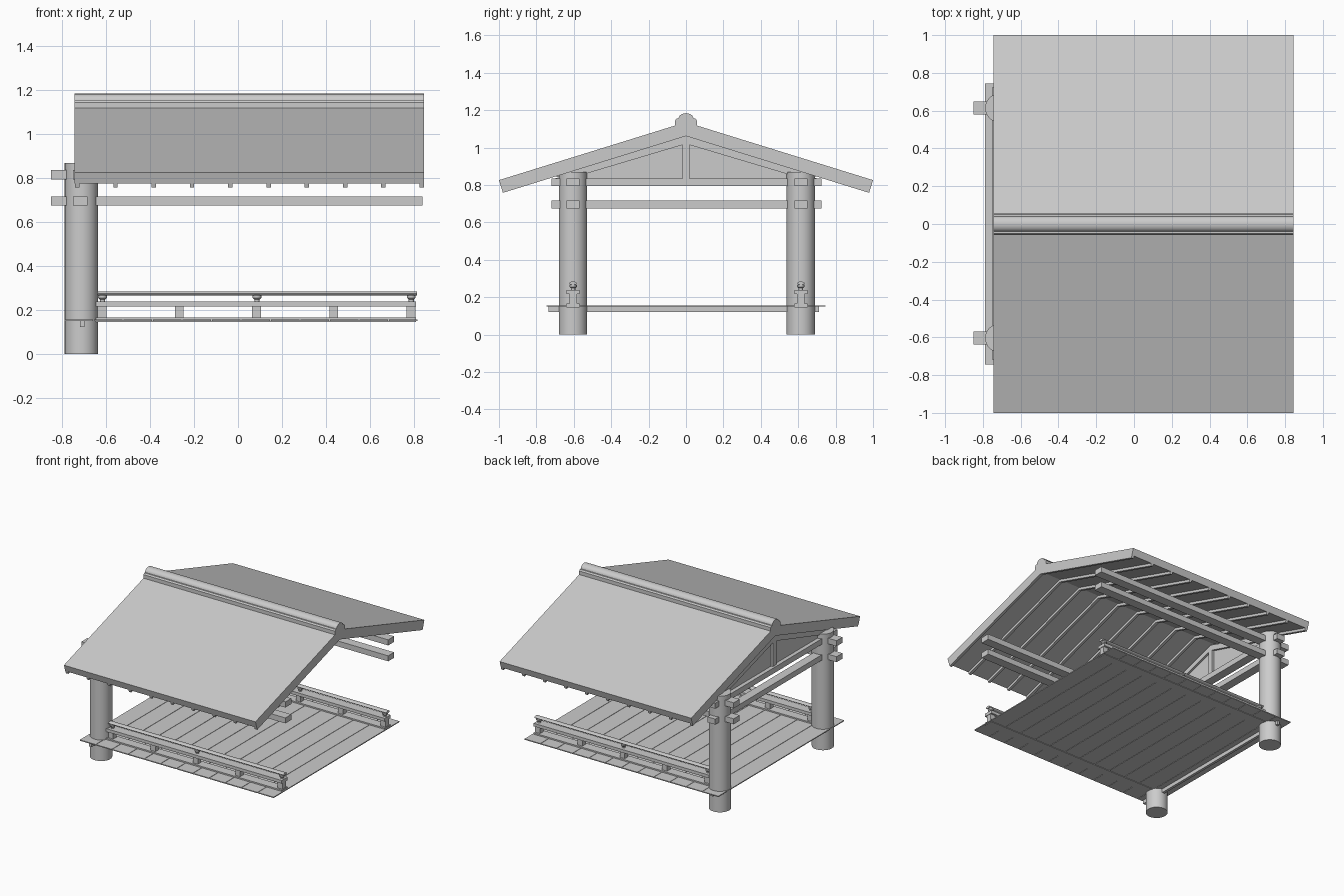
import bpy
import math
from mathutils import Matrix, Vector

cube = bpy.data.objects.get("Cube")
if cube:
    bpy.data.objects.remove(cube, do_unlink=True)

GREY = (0.6, 0.6, 0.6, 1)
mat = bpy.data.materials.new("plain grey")
mat.use_nodes = True
mat.diffuse_color = GREY
mat.node_tree.nodes["Principled BSDF"].inputs["Base Color"].default_value = GREY


def add_mesh(name, verts, faces):
    mesh = bpy.data.meshes.new(name)
    mesh.from_pydata(verts, [], faces)
    mesh.materials.append(mat)
    ob = bpy.data.objects.new(name, mesh)
    bpy.context.collection.objects.link(ob)
    return ob


def extrude_x(name, profile, x0, x1):
    """Extrude a counter-clockwise (y, z) outline along x."""
    n = len(profile)
    verts = [(x, y, z) for x in (x0, x1) for y, z in profile]
    faces = [tuple(reversed(range(n))), tuple(range(n, 2 * n))]
    faces += [(i, (i + 1) % n, n + (i + 1) % n, n + i) for i in range(n)]
    return add_mesh(name, verts, faces)


def box(name, x, y, z):
    """Box from (min, max) ranges."""
    return extrude_x(name, [(y[0], z[0]), (y[1], z[0]), (y[1], z[1]), (y[0], z[1])], *x)


def span(c, width):
    return (c - width / 2, c + width / 2)


def lathe(name, x, y, rings, sides=32):
    """Turned part from (radius, height) rings."""
    verts = [(x + r * math.cos(a), y + r * math.sin(a), z)
             for r, z in rings for a in (math.tau * i / sides for i in range(sides))]
    last = (len(rings) - 1) * sides
    faces = [tuple(reversed(range(sides))), tuple(range(last, last + sides))]
    for k in range(len(rings) - 1):
        for i in range(sides):
            a, b = k * sides + i, k * sides + (i + 1) % sides
            faces.append((a, b, b + sides, a + sides))
    ob = add_mesh(name, verts, faces)
    smooth(ob)
    return ob


def smooth(ob):
    bpy.ops.object.select_all(action='DESELECT')
    bpy.context.view_layer.objects.active = ob
    ob.select_set(True)
    bpy.ops.object.shade_smooth_by_angle(angle=math.radians(35))


POST_X, MID_Y = -0.712, 0.005
SIDES = {"front": -0.604, "back": 0.614}
ROOF_X = (-0.743, 0.845)
SLOPE = math.atan(0.31)
APEX = 1.136


def roof_layer(name, x, top, bottom):
    """Gabled layer between two depths below the roof surface, eaves cut square."""
    c, s = math.cos(SLOPE), math.sin(SLOPE)
    eave = APEX - math.tan(SLOPE)

    def at(depth):
        return 1 - depth * s, eave - depth * c, APEX - depth / c
    (ty, te, tr), (by, be, br) = at(top), at(bottom)
    extrude_x(name, [(-ty, te), (-by, be), (0, br), (by, be), (ty, te), (0, tr)], *x)


# Roof covering, boarding and rafters
roof_layer("roof_covering", ROOF_X, 0, 0.036)
roof_layer("roof_boarding", ROOF_X, 0.036, 0.052)
for i in range(10):
    roof_layer(f"rafter_{i + 1}", span(-0.731 + i * 0.174, 0.02), 0.052, 0.071)

# Ridge cap with a rounded crown
crown = [(0.04 * math.cos(a), 1.155 + 0.029 * math.sin(a))
         for a in (math.pi * i / 10 for i in range(11))]
cap = extrude_x("ridge_cap", [(-0.058, 1.11), (0.058, 1.11), (0.058, 1.145), (0.05, 1.155)]
                + crown + [(-0.05, 1.155), (-0.058, 1.145)], *ROOF_X)
smooth(cap)

# Gable panel with its framing
extrude_x("gable_panel", [(-0.7, 0.835), (0.7, 0.835), (0, 1.062)], -0.72, -0.706)
box("king_post", (-0.735, -0.69), span(0, 0.04), (0.83, 1.05))
for side, s in (("front", -1), ("back", 1)):
    strip = [(s * 0.62, 0.835), (s * 0.7, 0.845), (0, 1.062), (0, 1.02)]
    extrude_x(f"{side}_gable_strip", strip if s > 0 else strip[::-1], -0.735, -0.69)

# Cross beams between the posts
for name, z in (("upper", (0.794, 0.836)), ("lower", (0.675, 0.716))):
    box(f"{name}_cross_beam", span(-0.717, 0.066), (-0.72, 0.725), z)
    for side, y in SIDES.items():
        box(f"{side}_{name}_long_beam", (-0.85, 0.84), span(y, 0.07), z)

# Floor planks, edge boards and the tie under them
PLANKS = 12
step = 1.61 / PLANKS
for i in range(PLANKS):
    x = -0.79 + i * step
    box(f"floor_plank_{i + 1}", (x, x + step - 0.003), (-0.745, 0.745), (0.15, 0.157))
box("floor_tie", span(-0.709, 0.02), (-0.735, 0.71), (0.122, 0.15))

for side, y in SIDES.items():
    # Round main post
    lathe(f"{side}_post", POST_X, y, [(0.076, 0), (0.076, 0.87)])

    # Low railing: sill, blocks, rail and flattened handrail on small turned pegs
    box(f"{side}_sill", (-0.65, 0.81), span(y, 0.07), (0.146, 0.167))
    box(f"{side}_rail", (-0.65, 0.81), span(y, 0.07), (0.216, 0.239))
    for i in range(5):
        box(f"{side}_rail_block_{i + 1}", span(-0.618 + i * 0.351, 0.04),
            span(y, 0.04), (0.167, 0.216))
    for i in range(3):
        lathe(f"{side}_rail_peg_{i + 1}", -0.616 + i * 0.702, y,
              [(0.012, 0.239), (0.012, 0.248), (0.02, 0.256), (0.02, 0.266), (0.012, 0.27)], 16)
    oval = [(y + 0.02 * math.cos(a), 0.275 + 0.009 * math.sin(a))
            for a in (math.tau * i / 16 for i in range(16))]
    smooth(extrude_x(f"{side}_handrail", oval, -0.65, 0.814))
